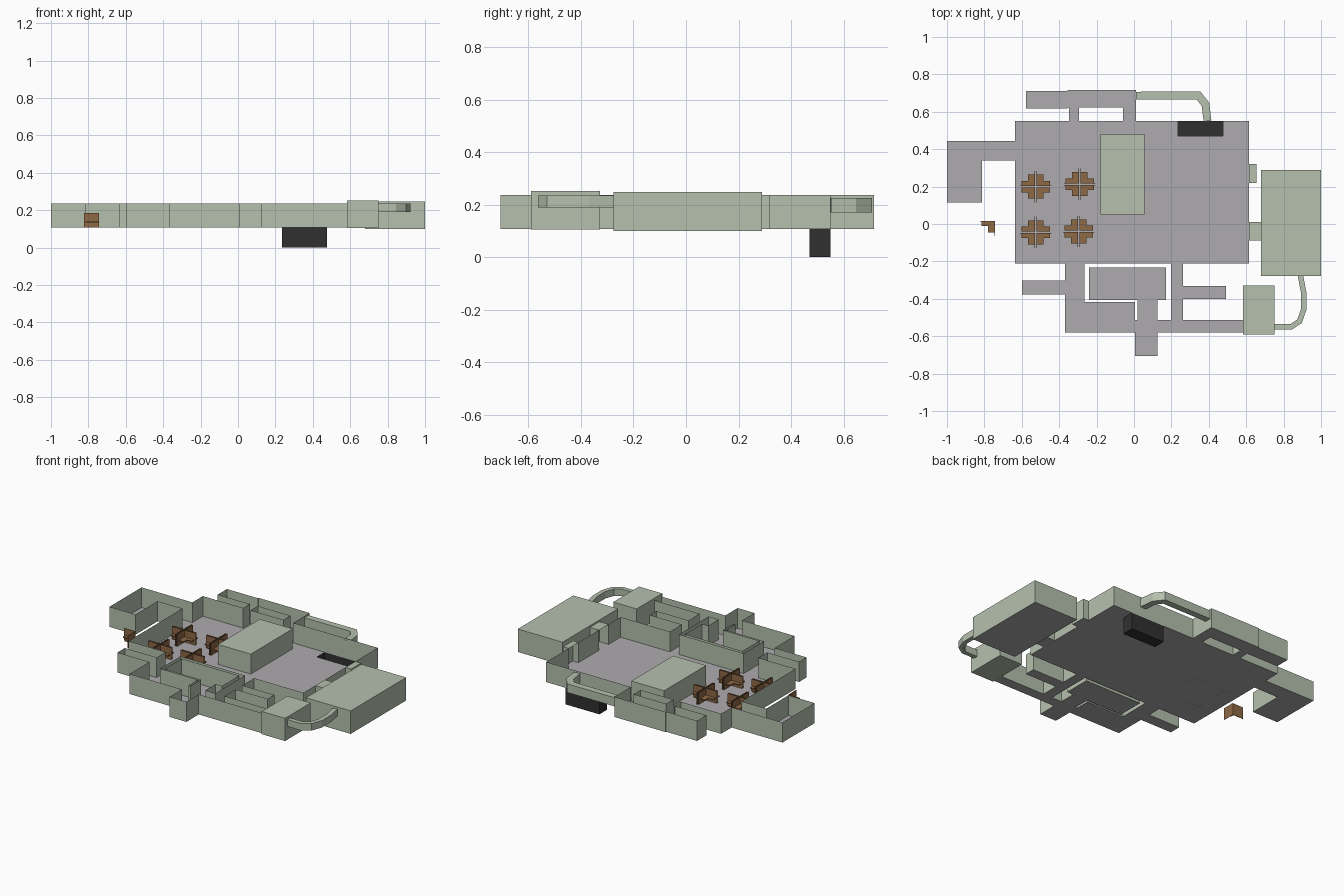
import bpy, bmesh
from mathutils import Vector

if "Cube" in bpy.data.objects:
    bpy.data.objects.remove(bpy.data.objects["Cube"])

FLOOR, TOP = 0.107, 0.237


def material(name, rgb):
    m = bpy.data.materials.new(name)
    m.diffuse_color = (*rgb, 1)
    m.use_nodes = True
    m.node_tree.nodes["Principled BSDF"].inputs["Base Color"].default_value = m.diffuse_color
    return m


GREEN = material("wall_green", (0.46, 0.53, 0.42))
BROWN = material("wood_brown", (0.27, 0.14, 0.06))
BLACK = material("pit_black", (0.03, 0.03, 0.03))
ORANGE = material("door_orange", (0.75, 0.38, 0.08))
GREY = material("floor_grey", (0.42, 0.41, 0.42))


def finish(name, bm, mat):
    bmesh.ops.remove_doubles(bm, verts=bm.verts, dist=1e-5)
    me = bpy.data.meshes.new(name)
    bm.to_mesh(me)
    bm.free()
    ob = bpy.data.objects.new(name, me)
    bpy.context.collection.objects.link(ob)
    me.materials.append(mat)
    return ob


def quad(bm, *pts):
    bm.faces.new([bm.verts.new(p) for p in pts])


def add_box(bm, x0, x1, y0, y1, z0, z1):
    r = bmesh.ops.create_cube(bm, size=1)
    for v in r["verts"]:
        v.co = ((x0, x1)[v.co.x > 0], (y0, y1)[v.co.y > 0], (z0, z1)[v.co.z > 0])


def box(name, mat, *dims):
    bm = bmesh.new()
    add_box(bm, *dims)
    return finish(name, bm, mat)


# Room and corridor footprints: x0, x1, y0, y1
pit = (0.235, 0.476, 0.47, 0.55)
east_link = (0.615, 0.68, -0.088, 0.01)
alcove = (0.615, 0.655, 0.22, 0.32)
rooms = [
    (-0.636, 0.615, -0.21, 0.55),      # main hall
    (-1.0, -0.813, 0.115, 0.443),      # west room
    (-0.813, -0.636, 0.34, 0.443),     # west passage
    (-0.577, -0.355, 0.617, 0.711),    # north corridor
    (-0.355, 0.01, 0.622, 0.717),
    (-0.348, -0.294, 0.55, 0.622),     # north links
    (-0.06, 0.01, 0.55, 0.622),
    (-0.37, -0.265, -0.58, -0.21),     # south-west corridor
    (-0.598, -0.37, -0.377, -0.302),
    (-0.265, 0.005, -0.58, -0.417),    # south corridor
    (0.005, 0.583, -0.58, -0.513),
    (0.005, 0.125, -0.706, -0.58),     # south porch
    (-0.24, 0.17, -0.406, -0.232),     # meeting room
    (0.02, 0.125, -0.513, -0.406),
    (0.197, 0.262, -0.513, -0.21),     # south-east corridor
    (0.262, 0.492, -0.40, -0.332),
    east_link, alcove,
]

# Floors are the merged footprints, walls follow their outline
xs = sorted({v for r in rooms + [pit] for v in r[:2]})
ys = sorted({v for r in rooms + [pit] for v in r[2:]})


def inside(x, y, rects):
    return any(a < x < b and c < y < d for a, b, c, d in rects)


def cell(i, j):
    if not (0 <= i < len(xs) - 1 and 0 <= j < len(ys) - 1):
        return False
    return inside((xs[i] + xs[i + 1]) / 2, (ys[j] + ys[j + 1]) / 2, rooms)


floor, walls = bmesh.new(), bmesh.new()
for i in range(len(xs) - 1):
    for j in range(len(ys) - 1):
        if not cell(i, j):
            continue
        x0, x1, y0, y1 = xs[i], xs[i + 1], ys[j], ys[j + 1]
        if not inside((x0 + x1) / 2, (y0 + y1) / 2, [pit]):
            quad(floor, (x0, y0, FLOOR), (x1, y0, FLOOR), (x1, y1, FLOOR), (x0, y1, FLOOR))
        for di, dj, a, b in ((0, -1, (x0, y0), (x1, y0)), (1, 0, (x1, y0), (x1, y1)),
                             (0, 1, (x1, y1), (x0, y1)), (-1, 0, (x0, y1), (x0, y0))):
            if not cell(i + di, j + dj):
                quad(walls, (*a, FLOOR), (*b, FLOOR), (*b, TOP), (*a, TOP))
for a, b, c, d in (east_link, alcove):  # roofs over the east openings
    quad(walls, (a, c, TOP), (b, c, TOP), (b, d, TOP), (a, d, TOP))
finish("floor", floor, GREY)
finish("walls", walls, GREEN)

# Open-topped pit below the floor
bm = bmesh.new()
add_box(bm, *pit, 0, FLOOR)
bm.normal_update()
bmesh.ops.delete(bm, geom=[f for f in bm.faces if f.normal.z > 0.9], context="FACES_ONLY")
finish("pit", bm, BLACK)

# Closed rooms, with a floor beneath the large one
box("centre_block", GREEN, -0.18, 0.055, 0.052, 0.48, FLOOR + 0.001, TOP)
box("east_block", GREEN, 0.68, 1.0, -0.277, 0.29, 0.1, 0.248)
box("south_east_block", GREEN, 0.583, 0.75, -0.59, -0.328, 0.106, 0.253)
bm = bmesh.new()
quad(bm, (0.68, -0.277, 0.0995), (0.68, 0.29, 0.0995), (1, 0.29, 0.0995), (1, -0.277, 0.0995))
finish("east_block_floor", bm, GREY)
box("block_door", ORANGE, -0.08, -0.04, 0.48, 0.482, FLOOR, 0.18)


# Rectangular ducts swept along bent paths
def duct(name, path, width, z0, z1):
    pts = [Vector(p) for p in path]
    bm = bmesh.new()
    rings = []
    for k, p in enumerate(pts):
        d0 = (p - pts[k - 1]).normalized() if k else (pts[1] - p).normalized()
        d1 = (pts[k + 1] - p).normalized() if k < len(pts) - 1 else d0
        t = (d0 + d1).normalized()
        n = Vector((-t.y, t.x)) * (width / 2 / t.dot(d0))
        a, b = p + n, p - n
        rings.append([(a.x, a.y, z0), (b.x, b.y, z0), (b.x, b.y, z1), (a.x, a.y, z1)])
    for r, s in zip(rings, rings[1:]):
        for k in range(4):
            m = (k + 1) % 4
            quad(bm, r[k], r[m], s[m], s[k])
    quad(bm, *rings[0][::-1])
    quad(bm, *rings[-1])
    bmesh.ops.remove_doubles(bm, verts=bm.verts, dist=1e-5)
    bmesh.ops.recalc_face_normals(bm, faces=bm.faces)
    finish(name, bm, GREEN)


duct("north_duct", [(0.01, 0.686), (0.345, 0.687), (0.382, 0.64), (0.393, 0.55)], 0.042, 0.17, 0.226)
duct("south_east_duct", [(0.75, -0.55), (0.84, -0.55), (0.885, -0.52), (0.908, -0.455),
                         (0.908, -0.37), (0.89, -0.277)], 0.029, 0.19, 0.235)


# Corner desk: two partitions and an L-shaped worktop, mirrored by sx, sy
def workstation(bm, x, y, sx, sy, gap=0.004):
    def part(u0, u1, v0, v1, z0, z1):
        a, b = sorted((x + sx * (gap + u0), x + sx * (gap + u1)))
        c, d = sorted((y + sy * (gap + v0), y + sy * (gap + v1)))
        add_box(bm, a, b, c, d, z0, z1)
    part(0, 0.08, 0, 0.002, FLOOR, 0.185)
    part(0, 0.002, 0, 0.08, FLOOR, 0.185)
    part(0.002, 0.072, 0.002, 0.027, 0.134, 0.141)
    part(0.002, 0.037, 0.027, 0.06, 0.134, 0.141)


for n, (x, y) in enumerate([(-0.525, 0.2), (-0.525, -0.045), (-0.29, 0.213), (-0.295, -0.04)]):
    bm = bmesh.new()
    for sx in (-1, 1):
        for sy in (-1, 1):
            workstation(bm, x, y, sx, sy)
    finish(f"desk_cluster_{n + 1}", bm, BROWN)
bm = bmesh.new()
workstation(bm, -0.743, 0.015, -1, -1, 0)
finish("single_desk", bm, BROWN)
